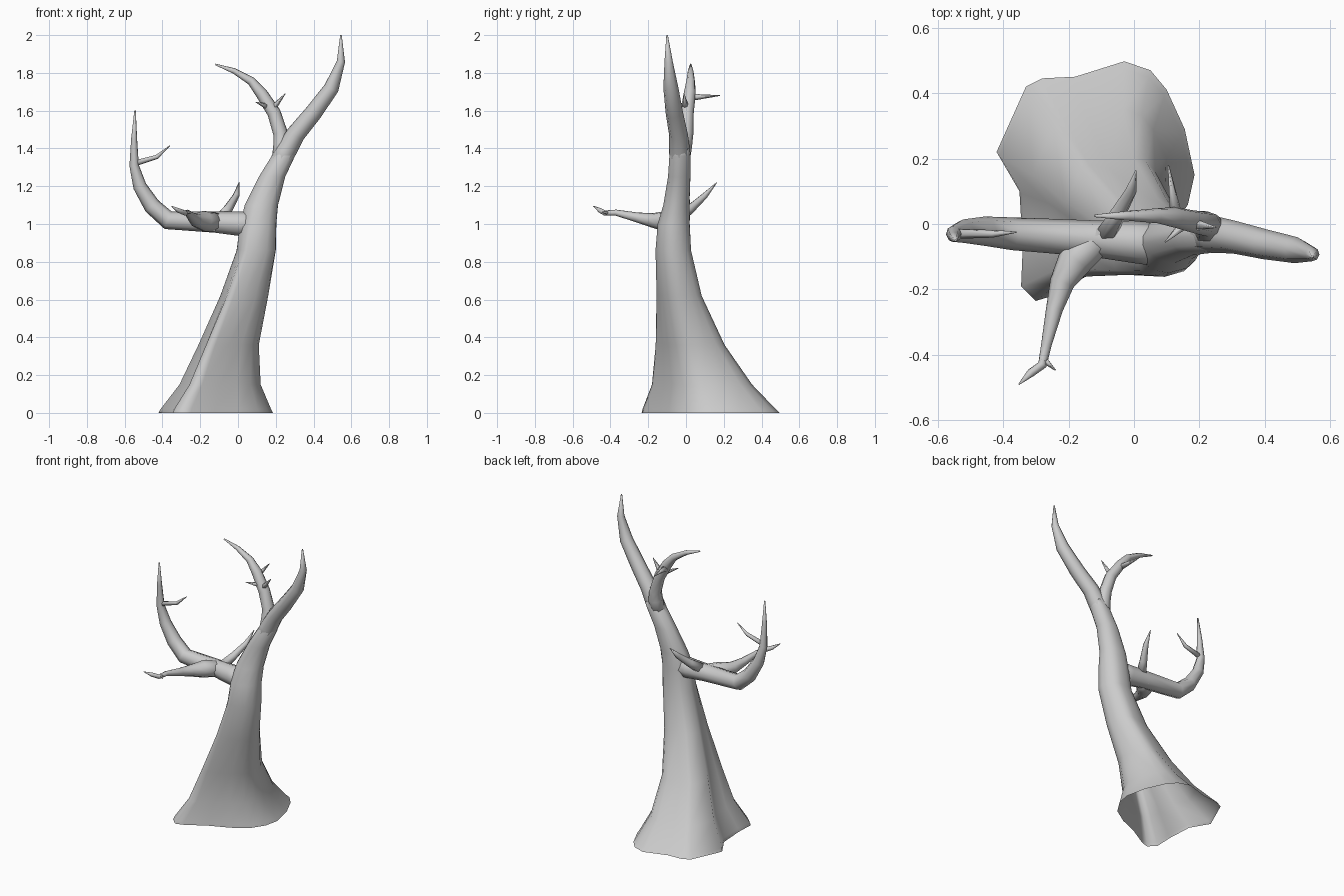
import bpy, bmesh, math
from mathutils import Vector


def loft(name, rings, cap_start=False):
    """Skin a list of equal-length point rings, closing the top end."""
    bm = bmesh.new()
    vr = [[bm.verts.new(p) for p in r] for r in rings]
    n = len(vr[0])
    for a, b in zip(vr, vr[1:]):
        for i in range(n):
            j = (i + 1) % n
            bm.faces.new((a[i], a[j], b[j], b[i]))
    bm.faces.new(vr[-1])
    if cap_start:
        bm.faces.new(vr[0][::-1])
    me = bpy.data.meshes.new(name)
    bm.to_mesh(me)
    bm.free()
    ob = bpy.data.objects.new(name, me)
    bpy.context.collection.objects.link(ob)
    for p in me.polygons:
        p.use_smooth = True
    return ob


def limb(name, pts, sides=8):
    """Tapered tube through (x, y, z, radius) points."""
    c = [Vector(p[:3]) for p in pts]
    rings, u = [], None
    for i, p in enumerate(pts):
        t = Vector((0, 0, 0))
        if i > 0:
            t += (c[i] - c[i - 1]).normalized()
        if i < len(c) - 1:
            t += (c[i + 1] - c[i]).normalized()
        t.normalize()
        if u is None:
            u = t.orthogonal()
        u = (u - t * u.dot(t)).normalized()
        v = t.cross(u)
        rings.append([c[i] + p[3] * (u * math.cos(2 * math.pi * k / sides)
                                     + v * math.sin(2 * math.pi * k / sides))
                      for k in range(sides)])
    return loft(name, rings, True)


# trunk: irregular root outline blending into an oval, open underneath
foot = [(.185, .15), (.155, .29), (.1, .41), (.05, .47), (-.03, .497), (-.18, .45),
        (-.28, .445), (-.33, .42), (-.42, .22), (-.35, .1), (-.34, -.07), (-.345, -.19),
        (-.30, -.235), (-.25, -.22), (-.12, -.145), (.01, -.09), (.11, -.025), (.165, .06)]
X0, X1, Y0, Y1 = -.42, .185, -.235, .497
unit = [((2 * x - X0 - X1) / (X1 - X0), (2 * y - Y0 - Y1) / (Y1 - Y0)) for x, y in foot]
# z, xmin, xmax, ymin, ymax, roundness
levels = [(0, X0, X1, Y0, Y1, 0),
          (.02, -.41, .175, -.23, .475, 0),
          (.15, -.31, .12, -.18, .35, 0),
          (.36, -.21, .11, -.163, .205, .1),
          (.62, -.095, .16, -.163, .085, .4),
          (.86, -.01, .2, -.165, .03, .85),
          (1.0, .01, .203, -.15, .022, 1),
          (1.1, .035, .212, -.12, .02, 1),
          (1.25, .11, .25, -.095, .025, 1),
          (1.36, .178, .302, -.088, .025, 1),
          (1.41, .225, .31, -.07, .015, 1)]
rings = []
for z, xa, xb, ya, yb, r in levels:
    ring = []
    for ux, uy in unit:
        d = math.hypot(ux, uy)
        f = 1 + r * (1 / d - 1)
        ring.append(((xa + xb) / 2 + ux * f * (xb - xa) / 2,
                     (ya + yb) / 2 + uy * f * (yb - ya) / 2, z))
    rings.append(ring)
loft("trunk", rings)

# main limbs
limb("right_limb", [(.18, -.035, 1.25, .052), (.25, -.033, 1.38, .056), (.305, -.04, 1.475, .05),
                    (.40, -.062, 1.59, .046), (.495, -.08, 1.72, .04), (.545, -.092, 1.86, .022),
                    (.545, -.1, 2.0, .004)])
limb("top_limb", [(.22, -.03, 1.3, .045), (.232, -.012, 1.42, .045), (.225, 0, 1.48, .039),
                  (.19, .005, 1.59, .036), (.125, .02, 1.69, .032), (.07, .025, 1.757, .023),
                  (-.02, .025, 1.81, .015), (-.12, .025, 1.845, .004)])
limb("left_limb", [(.12, -.065, 1.0, .07), (0, -.055, 1.002, .064), (-.12, -.045, 1.01, .056),
                   (-.37, -.03, 1.02, .05), (-.455, -.022, 1.095, .045), (-.52, -.022, 1.2, .036),
                   (-.55, -.03, 1.31, .025), (-.55, -.04, 1.45, .016), (-.545, -.05, 1.6, .004)])

# front branch with a forked end
limb("front_branch", [(-.1, -.03, 1.01, .052), (-.18, -.11, 1.015, .055), (-.22, -.18, 1.02, .038),
                      (-.243, -.26, 1.035, .026), (-.268, -.37, 1.06, .016), (-.28, -.43, 1.058, .014),
                      (-.315, -.455, 1.072, .013), (-.352, -.49, 1.095, .002)])
limb("front_branch_tip", [(-.28, -.41, 1.06, .013), (-.24, -.447, 1.062, .002)], 6)

# twigs and thorns
limb("back_twig", [(-.09, -.04, 1.03, .035), (-.05, .03, 1.085, .026),
                   (-.01, .1, 1.15, .018), (.006, .163, 1.22, .002)], 6)
limb("left_twig", [(-.55, -.03, 1.32, .016), (-.43, -.03, 1.355, .012), (-.36, -.025, 1.415, .002)], 6)
thorns = [((.13, .02, 1.67), (.105, .18, 1.68), .02),
          ((.175, 0, 1.60), (.25, -.01, 1.69), .022),
          ((.16, .005, 1.62), (.095, -.055, 1.645), .018)]
for i, (a, b, r) in enumerate(thorns):
    limb("thorn_%d" % (i + 1), [(*a, r), (*b, .002)], 6)
